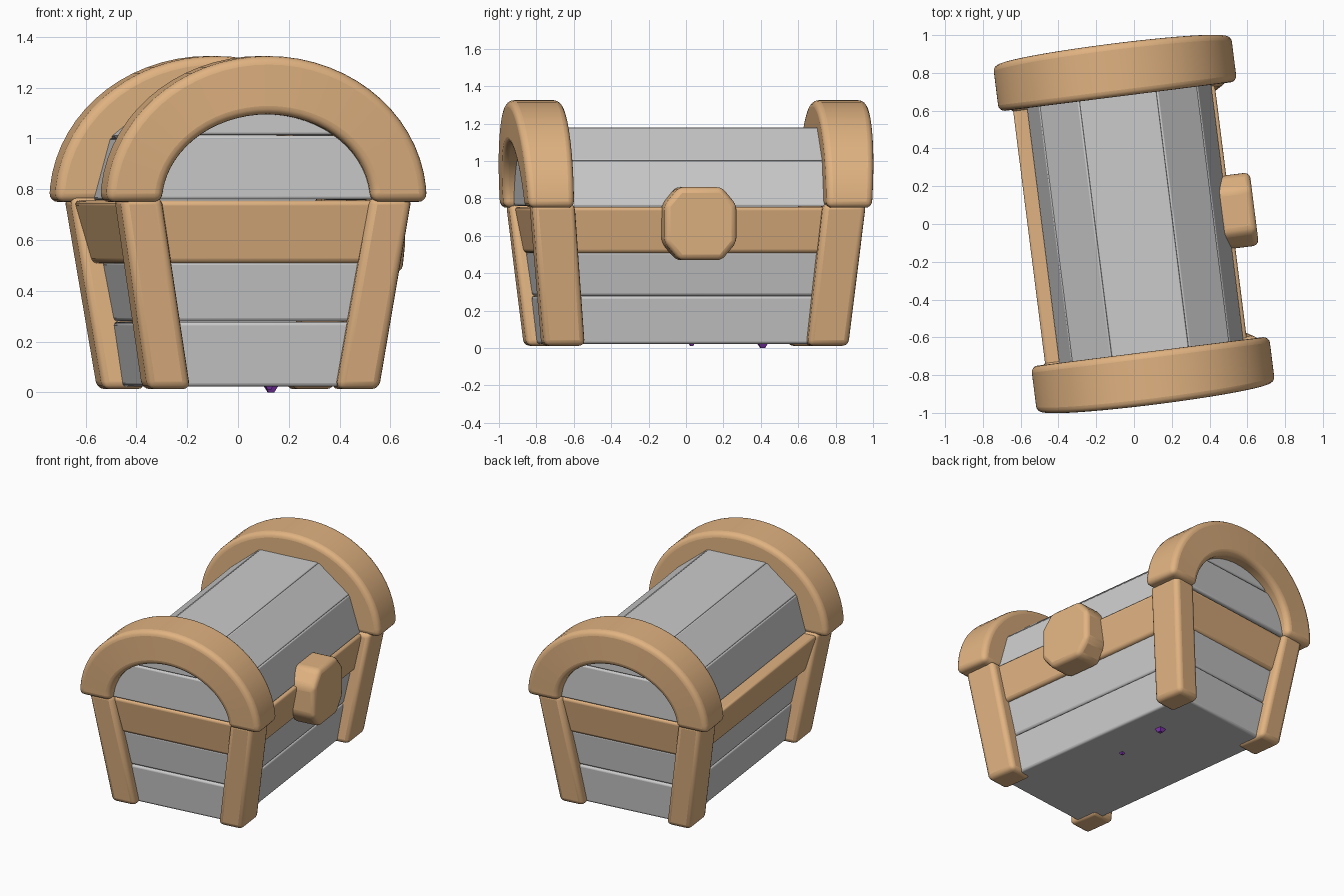
import bpy, bmesh, math

if "Cube" in bpy.data.objects:
    bpy.data.objects.remove(bpy.data.objects["Cube"])

TURN = math.radians(7.2)   # the whole chest is turned slightly about z


def material(name, colour):
    m = bpy.data.materials.new(name)
    m.diffuse_color = (*colour, 1)
    m.use_nodes = True
    m.node_tree.nodes["Principled BSDF"].inputs["Base Color"].default_value = m.diffuse_color
    return m


WOOD = material("brown_wood", (0.75, 0.45, 0.22))
PURPLE = material("purple", (0.25, 0.04, 0.5))


def loft(name, rings, mat=None, bevel=0.0, segments=3):
    """Skin a solid through equal-length rings of points and cap both ends."""
    bm = bmesh.new()
    loops = [[bm.verts.new(p) for p in ring] for ring in rings]
    n = len(loops[0])
    for a, b in zip(loops, loops[1:]):
        for i in range(n):
            j = (i + 1) % n
            bm.faces.new((a[i], a[j], b[j], b[i]))
    bm.faces.new(loops[0])
    bm.faces.new(loops[-1])
    bmesh.ops.recalc_face_normals(bm, faces=bm.faces)
    mesh = bpy.data.meshes.new(name)
    bm.to_mesh(mesh)
    bm.free()
    obj = bpy.data.objects.new(name, mesh)
    bpy.context.collection.objects.link(obj)
    obj.rotation_euler.z = TURN
    if mat:
        mesh.materials.append(mat)
    if bevel:
        mod = obj.modifiers.new("rounded_edges", 'BEVEL')
        mod.width = bevel
        mod.segments = segments
        mod.limit_method = 'ANGLE'
        mod.angle_limit = math.radians(35)
    bpy.context.view_layer.objects.active = obj
    obj.select_set(True)
    bpy.ops.object.shade_smooth_by_angle(angle=math.radians(35))
    obj.select_set(False)
    return obj


def rect(x0, x1, y0, y1, z):
    return [(x0, y0, z), (x1, y0, z), (x1, y1, z), (x0, y1, z)]


def extrude_y(name, profile, y0, y1, mat=None, bevel=0.0):
    """Extrude an xz profile along y."""
    return loft(name, [[(x, y, z) for x, z in profile] for y in (y0, y1)], mat, bevel)


# Flared body: two courses of planks
loft("lower_planks", [rect(-.38, .38, -.765, .765, .022),
                      rect(-.415, .415, -.79, .79, .277)], bevel=.014)
loft("upper_planks", [rect(-.412, .412, -.785, .785, .279),
                      rect(-.455, .455, -.815, .815, .515)], bevel=.014)

# Wooden band around the top of the body, thicker at the back
loft("wooden_band", [rect(-.495, .475, -.825, .825, .507),
                     rect(-.565, .52, -.87, .87, .755)], WOOD, .02)

# Four leaning corner legs
for sx in (-1, 1):
    for sy in (-1, 1):
        loft("corner_leg", [rect(sx * .29, sx * .46, sy * .60, sy * .82, .012),
                            rect(sx * .415, sx * .58, sy * .67, sy * .90, .77)],
             WOOD, .03)

# Curved lid made of five long boards
LID = [(.50, .757), (.425, 1.005), (.208, 1.18),
       (-.208, 1.18), (-.42, 1.005), (-.487, .757)]
for (xa, za), (xb, zb) in zip(LID, LID[1:]):
    inner = [(x * .85, .757 + (z - .757) * .85) for x, z in ((xb, zb), (xa, za))]
    extrude_y("lid_board", [(xa, za), (xb, zb)] + inner, -.86, .86, bevel=.01)

# Horizontal boards closing both ends of the lid
for s in (-1, 1):
    extrude_y("lid_end_lower", [(-.48, .76), (.48, .76), (.412, 1.012), (-.412, 1.012)],
              s * .78, s * .875, bevel=.012)
    extrude_y("lid_end_upper", [(-.41, 1.014), (.41, 1.014), (.2, 1.172), (-.2, 1.172)],
              s * .78, s * .875, bevel=.012)

# Thick arches over both ends of the lid, bowed slightly outwards
STEPS = 32
for s in (-1, 1):
    rings = []
    for i in range(STEPS + 1):
        a = math.pi * i / STEPS
        c, h = math.cos(a), math.sin(a)
        outer_y = s * (.925 + .037 * h)
        xo, zo = .637 * c, .75 + .575 * h
        xi, zi = .415 * c, .75 + .345 * h
        rings.append([(xo, s * .68, zo), (xo, outer_y, zo),
                      (xi, outer_y, zi), (xi, s * .68, zi)])
    loft("end_arch", rings, WOOD, .04, 4)

# Chamfered lock plate on the right side
plate = [(.195, .10), (.115, .195), (-.115, .195), (-.195, .10),
         (-.195, -.10), (-.115, -.195), (.115, -.195), (.195, -.10)]
loft("lock_plate", [[(x, y, .665 + z) for y, z in plate] for x in (.45, .642)],
     WOOD, .03)

# Tips of the purple contents poking through the floor
for x, y, r, depth in ((.18, .39, .04, 0.0), (.125, .015, .025, .01)):
    tip = r * .3
    loft("purple_tip", [rect(x - r, x + r, y - r, y + r, .05),
                        rect(x - tip, x + tip, y - tip, y + tip, depth)], PURPLE)
